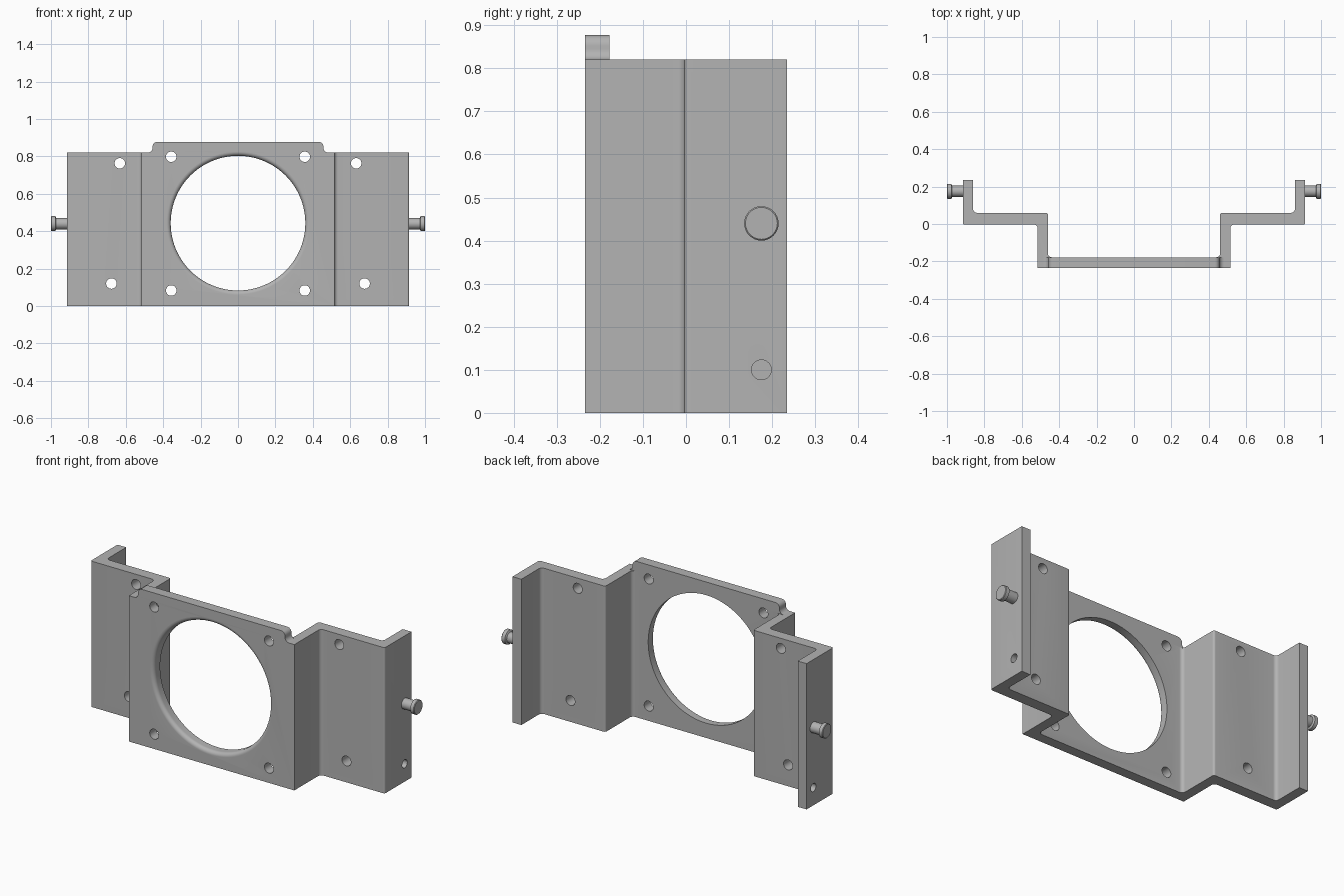
import bpy, bmesh, math
from mathutils import Matrix, Vector

if "Cube" in bpy.data.objects:
    bpy.data.objects.remove(bpy.data.objects["Cube"])

metal = bpy.data.materials.new("grey metal")
metal.diffuse_color = (0.45, 0.45, 0.45, 1)
metal.use_nodes = True
metal.node_tree.nodes["Principled BSDF"].inputs["Base Color"].default_value = metal.diffuse_color


def finish(name, bm, matrix=Matrix()):
    bm.transform(matrix)
    bmesh.ops.recalc_face_normals(bm, faces=bm.faces[:])
    mesh = bpy.data.meshes.new(name)
    bm.to_mesh(mesh)
    bm.free()
    mesh.materials.append(metal)
    obj = bpy.data.objects.new(name, mesh)
    bpy.context.collection.objects.link(obj)
    return obj


def rounded(points, steps=6):
    """Replace each corner (x, y, radius) by a tangent arc."""
    out = []
    for i, (x, y, r) in enumerate(points):
        p = Vector((x, y))
        if r == 0:
            out.append(p)
            continue
        a = (Vector(points[i - 1][:2]) - p).normalized() * r
        b = (Vector(points[(i + 1) % len(points)][:2]) - p).normalized() * r
        for k in range(steps + 1):
            t = k / steps * math.pi / 2
            out.append(p + a * (1 - math.sin(t)) + b * (1 - math.cos(t)))
    return out


def extrude(name, outline, depth, matrix=Matrix()):
    bm = bmesh.new()
    face = bm.faces.new([bm.verts.new((p[0], p[1], 0)) for p in outline])
    top = bmesh.ops.extrude_face_region(bm, geom=[face])["geom"]
    verts = [v for v in top if isinstance(v, bmesh.types.BMVert)]
    bmesh.ops.translate(bm, vec=(0, 0, depth), verts=verts)
    return finish(name, bm, matrix)


def lathe(name, profile, matrix, sides=32):
    """Spin (radius, height) pairs round z and cap both ends."""
    bm = bmesh.new()
    rings = [[bm.verts.new((r * math.cos(2 * math.pi * k / sides),
                            r * math.sin(2 * math.pi * k / sides), h))
              for k in range(sides)] for r, h in profile]
    for a, b in zip(rings, rings[1:]):
        for k in range(sides):
            n = (k + 1) % sides
            bm.faces.new((a[k], a[n], b[n], b[k]))
    bm.faces.new(rings[0])
    bm.faces.new(rings[-1])
    return finish(name, bm, matrix)


def boolean(obj, other, operation):
    mod = obj.modifiers.new("cut", 'BOOLEAN')
    mod.operation, mod.solver, mod.object = operation, 'EXACT', other
    other.hide_render = True
    bpy.context.view_layer.objects.active = obj
    bpy.ops.object.modifier_apply(modifier=mod.name)
    bpy.data.objects.remove(other)


def smooth(obj):
    bpy.ops.object.select_all(action='DESELECT')
    obj.select_set(True)
    bpy.context.view_layer.objects.active = obj
    bpy.ops.object.shade_smooth_by_angle(angle=math.radians(30))


FRONT, BACK = -0.235, -0.178
ALONG_Y = Matrix.Rotation(-math.pi / 2, 4, 'X')   # local z -> +y

# Folded bracket: stepped plan outline, right half then mirrored
half = [(0.515, FRONT, 0), (0.515, -0.003, 0.02), (0.915, -0.003, 0.01),
        (0.915, 0.235, 0), (0.86, 0.235, 0), (0.86, 0.06, 0.02),
        (0.46, 0.06, 0.012), (0.46, BACK, 0.02)]
plan = half + [(-x, y, r) for x, y, r in reversed(half)]
bracket = extrude("bracket", rounded(plan), 0.82)

# Raised tab on top of the front plate, rounded corners and filleted feet
side = [(0.485, 0.81, 0), (0.485, 0.82, 0), (0.457, 0.82, 0.025), (0.457, 0.877, 0.025)]
tab_outline = rounded(side + [(-x, z, r) for x, z, r in reversed(side)])
tab = extrude("tab", tab_outline, BACK - FRONT,
              Matrix.Translation((0, BACK, 0)) @ Matrix.Rotation(math.pi / 2, 4, 'X'))
boolean(bracket, tab, 'UNION')

# Large central opening with a rounded front lip
lip = 0.022
opening = [(0.36, -0.1)]
for k in range(9):
    a = k / 8 * math.pi / 2
    opening.append((0.36 + lip * (1 - math.cos(a)), FRONT + lip - lip * math.sin(a)))
opening.append((0.36 + lip, -0.3))
boolean(bracket, lathe("opening_cutter", opening,
                       Matrix.Translation((0, 0, 0.443)) @ ALONG_Y, 96), 'DIFFERENCE')

# Screw holes through the front plate and the two shelves
for s in (-1, 1):
    for x, z, y0, y1 in ((0.357, 0.798, -0.3, -0.1), (0.357, 0.083, -0.3, -0.1),
                         (0.632, 0.763, -0.1, 0.12), (0.677, 0.12, -0.1, 0.12)):
        cutter = lathe("screw_cutter", [(0.028, y0), (0.028, y1)],
                       Matrix.Translation((s * x, 0, z)) @ ALONG_Y)
        boolean(bracket, cutter, 'DIFFERENCE')

# Outer flanges: blind hole low down and a headed pin in the middle
for s, label in ((-1, "left"), (1, "right")):
    along_x = Matrix.Rotation(s * math.pi / 2, 4, 'Y')
    cutter = lathe("blind_cutter", [(0.023, 0.875), (0.023, 0.95)],
                   Matrix.Translation((0, 0.175, 0.1)) @ along_x)
    boolean(bracket, cutter, 'DIFFERENCE')
    pin = lathe(label + "_pin",
                [(0.03, 0.9), (0.03, 0.972), (0.04, 0.977), (0.04, 0.997), (0.037, 1.0)],
                Matrix.Translation((0, 0.175, 0.44)) @ along_x)
    smooth(pin)

smooth(bracket)
